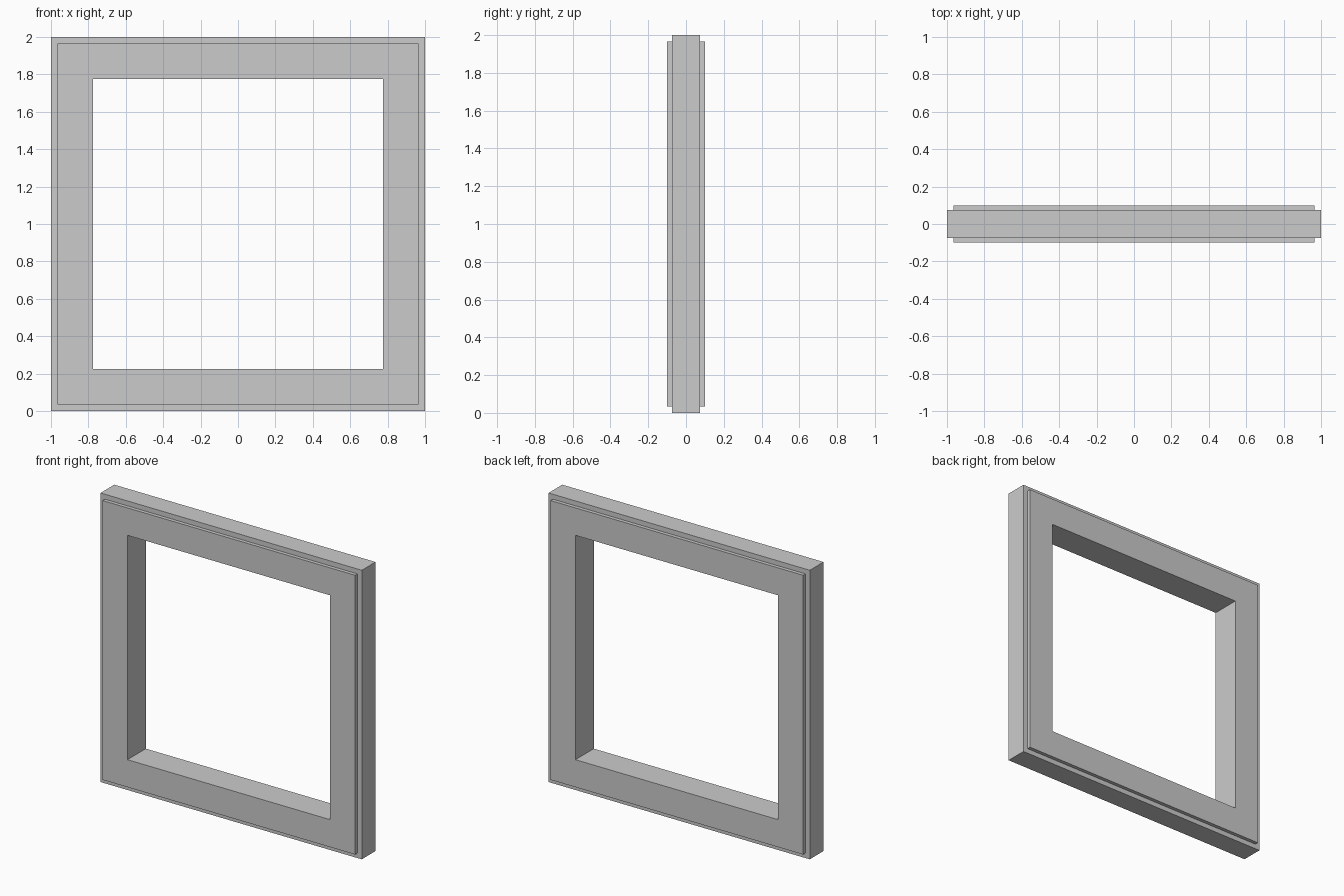
import bpy, bmesh

if "Cube" in bpy.data.objects:
    bpy.data.objects.remove(bpy.data.objects["Cube"])

OUTER, STEP, HOLE = 1.0, 0.966, 0.776   # half sizes of the square outlines
CORE, RAISED = 0.075, 0.10              # half depths

# Cross-section of the frame: (half size, y)
profile = [(HOLE, -RAISED), (STEP, -RAISED), (STEP, -CORE), (OUTER, -CORE),
           (OUTER, CORE), (STEP, CORE), (STEP, RAISED), (HOLE, RAISED)]
corners = [(-1, -1), (1, -1), (1, 1), (-1, 1)]

# Sweep the cross-section around the four mitred corners
bm = bmesh.new()
rings = [[bm.verts.new((sx * r, y, 1 + sz * r)) for r, y in profile]
         for sx, sz in corners]
n = len(profile)
for i in range(4):
    a, b = rings[i], rings[(i + 1) % 4]
    for j in range(n):
        k = (j + 1) % n
        bm.faces.new((a[j], a[k], b[k], b[j]))
bmesh.ops.recalc_face_normals(bm, faces=bm.faces)

mesh = bpy.data.meshes.new("window_frame")
bm.to_mesh(mesh)
bm.free()
bpy.context.collection.objects.link(bpy.data.objects.new("window_frame", mesh))
